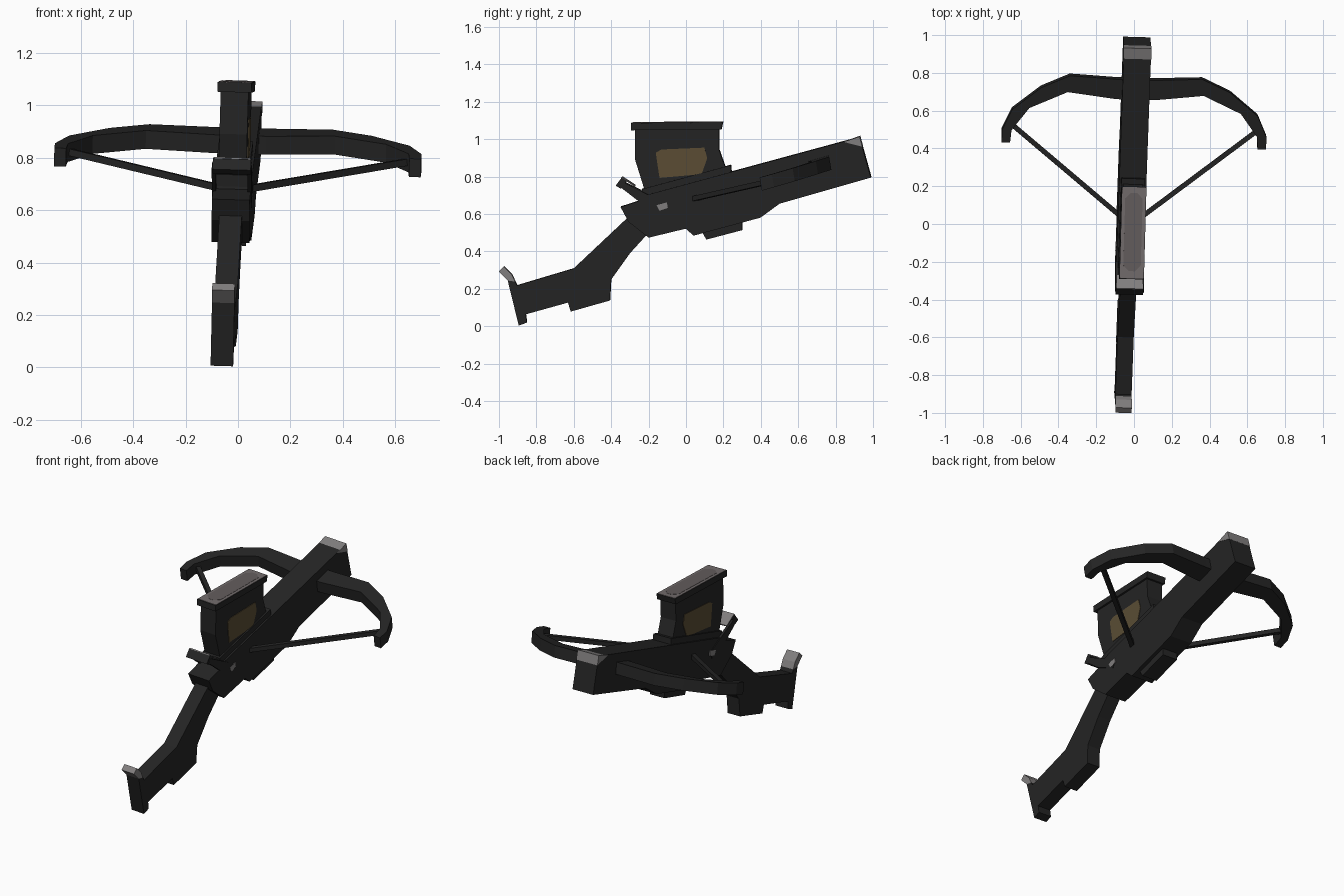
import bpy, bmesh, math
from mathutils import Matrix, Vector

if "Cube" in bpy.data.objects:
    bpy.data.objects.remove(bpy.data.objects["Cube"])

# slight yaw and roll of the whole weapon (profiles are drawn already pitched)
TILT = Matrix(((1, 0.028, 0.03, -0.037), (-0.028, 1, 0, 0), (-0.03, 0, 1, 0), (0, 0, 0, 1)))


def material(name, rgb):
    m = bpy.data.materials.new(name)
    m.diffuse_color = (*rgb, 1)
    m.use_nodes = True
    m.node_tree.nodes["Principled BSDF"].inputs["Base Color"].default_value = m.diffuse_color
    return m


BLACK = material("black", (0.018, 0.018, 0.018))
GREY = material("worn grey", (0.22, 0.21, 0.21))
MID = material("warm grey", (0.17, 0.15, 0.15))
DARK = material("dull grey", (0.125, 0.108, 0.108))
TAN = material("brown", (0.105, 0.075, 0.035))


def extrude(name, pts, offset, mat):
    """Solid from a flat outline swept along an offset vector."""
    bm = bmesh.new()
    face = bm.faces.new([bm.verts.new(p) for p in pts])
    res = bmesh.ops.extrude_face_region(bm, geom=[face])
    verts = [g for g in res["geom"] if isinstance(g, bmesh.types.BMVert)]
    bmesh.ops.translate(bm, verts=verts, vec=offset)
    bmesh.ops.recalc_face_normals(bm, faces=bm.faces)
    bm.transform(TILT)
    me = bpy.data.meshes.new(name)
    bm.to_mesh(me)
    bm.free()
    me.materials.append(mat)
    ob = bpy.data.objects.new(name, me)
    bpy.context.collection.objects.link(ob)
    return ob


def prism(name, yz, width, mat, u=0.0):
    """Side profile (y, z) extruded across the width, centred on u."""
    return extrude(name, [(u - width / 2, y, z) for y, z in yz], (width, 0, 0), mat)


# body with fore-end bulge
prism("body", [(-.348, .64), (-.225, .68), (-.225, .70), (.93, 1.013), (.99, .797), (.503, .658),
               (.40, .583), (.043, .487), (0, .524), (-.198, .476), (-.305, .56)], .144, BLACK)
prism("nose_wear", [(.845, .988), (.93, 1.017), (.945, .962)], .148, GREY)
prism("trigger_block", [(.08, .52), (.30, .58), (.30, .515), (.11, .465)], .10, BLACK)

# stock and butt
prism("stock", [(-.60, .31), (-.31, .583), (-.2, .62), (-.2, .50), (-.30, .39), (-.40, .25),
                (-.406, .139), (-.615, .08), (-.63, .128), (-.86, .064), (-.904, .219)], .086, BLACK)
prism("butt_plate", [(-.952, .246), (-.912, .24), (-.9, .215), (-.855, .06), (-.85, .021), (-.893, .005)], .086, BLACK)
prism("butt_tip", [(-1, .294), (-.973, .32), (-.93, .278), (-.912, .24), (-.952, .246)], .086, GREY)

# magazine
prism("magazine", [(-.27, 1.05), (.178, 1.055), (.178, .945), (.215, .84), (-.22, .73), (-.27, .89)], .106, BLACK)
prism("magazine_flange", [(-.235, .735), (.24, .863), (.245, .81), (-.225, .69)], .124, BLACK)
prism("magazine_cap", [(-.292, 1.05), (.19, 1.055), (.198, 1.092), (-.292, 1.087)], .13, BLACK)


def cap_plate(name, u, y0, y1, c, z, mat):
    cy, pts = (y0 + y1) / 2, []
    h = (y1 - y0) / 2
    for a, b in ((-u + c, -h), (u - c, -h), (u, -h + c), (u, h - c), (u - c, h), (-u + c, h), (-u, h - c), (-u, -h + c)):
        pts.append((a, cy + b, z + .01 * (cy + b)))
    extrude(name, pts, (0, 0, .004), mat)


cap_plate("cap_top", .063, -.288, .195, .005, 1.088, MID)
cap_plate("cap_top_centre", .046, -.25, .165, .03, 1.0895, DARK)

# brown window on both magazine sides
for s, side in ((1, "right"), (-1, "left")):
    prism("magazine_window_" + side, [(-.16, .93), (-.13, .947), (.10, .957), (.115, .90), (.085, .815),
                                      (-.14, .795), (-.15, .86)], .006, TAN, s * .053)
    # cocking lever arm and its worn pivot
    prism("lever_arm_" + side, [(-.345, .78), (-.19, .70), (-.10, .65), (-.12, .61), (-.25, .67), (-.36, .755)],
          .016, BLACK, s * .068)
    prism("lever_pivot_" + side, [(-.155, .65), (-.10, .665), (-.095, .635), (-.14, .62)], .006, GREY, s * .074)
prism("lever_handle", [(-.374, .754), (-.342, .797), (-.315, .78), (-.345, .737)], .146, BLACK)
prism("lever_handle_top", [(-.345, .796), (-.342, .801), (-.27, .754), (-.272, .748)], .14, GREY)

# bow limbs: one mirrored outline lying in the pitched plane
half = [(.10, .775), (.35, .787), (.50, .72), (.65, .60), (.70, .49), (.70, .425), (.655, .425),
        (.65, .49), (.56, .61), (.36, .70), (.10, .67)]
full = half + [(-u, y) for u, y in reversed(half)]
extrude("bow", [(u, y, .742 + .28 * (y - .41)) for u, y in full], (-0.0, -.012, .07), BLACK)

# string halves
for s, side in ((1, "right"), (-1, "left")):
    a, b = Vector((s * .655, .515, .805)), Vector((0, -.005, .672))
    d = (b - a).normalized()
    p = d.cross(Vector((0, 0, 1))).normalized() * .013
    q = d.cross(p).normalized() * .013
    extrude("string_" + side, [a + p + q, a + p - q, a - p - q, a - p + q], b - a, BLACK)
